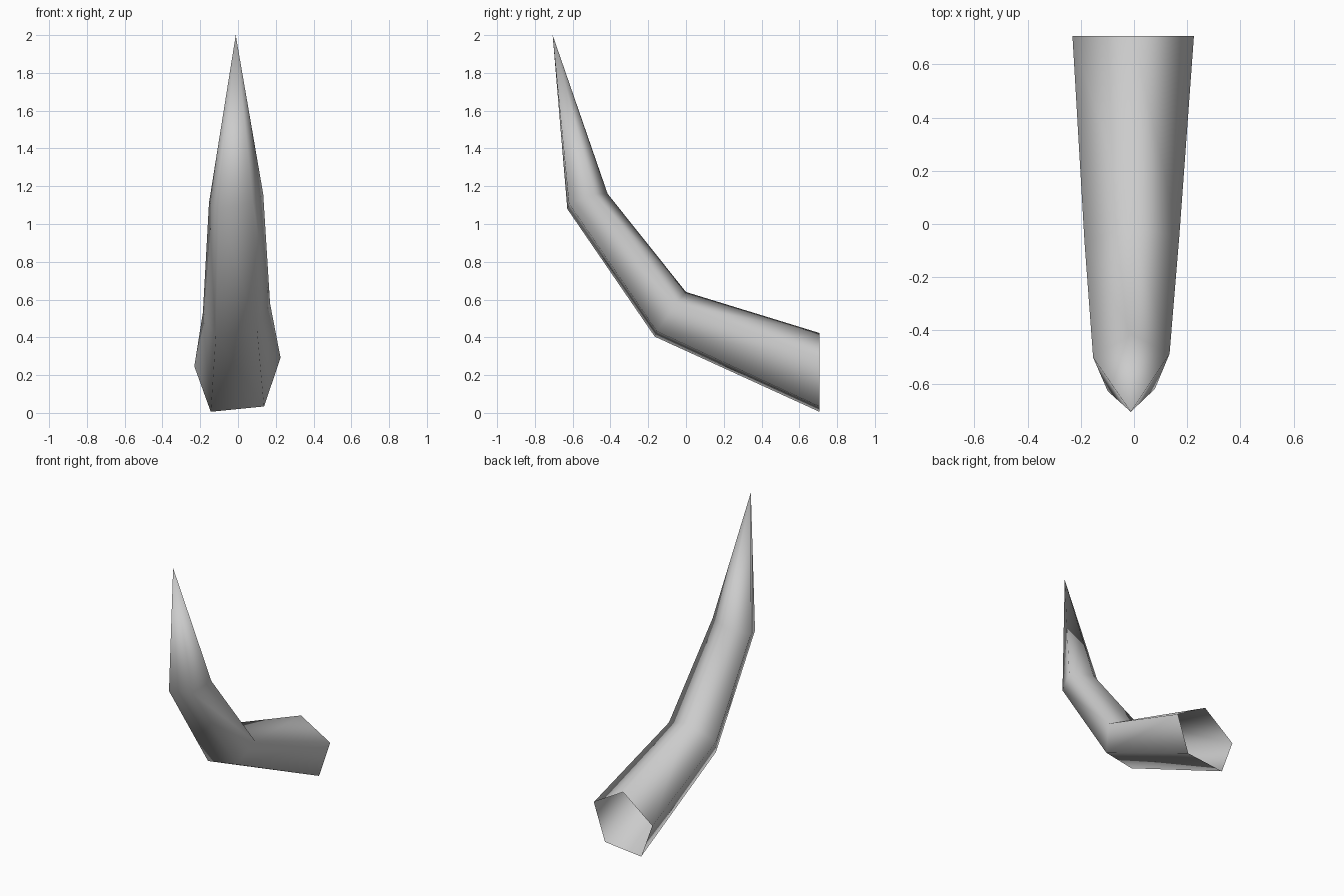
import bpy
import bmesh
from math import cos, sin, pi
from mathutils import Vector

cube = bpy.data.objects.get("Cube")
if cube:
    bpy.data.objects.remove(cube, do_unlink=True)

SIDES = 5

# Grey horn material
grey = bpy.data.materials.new("horn grey")
grey.use_nodes = True
colour = (0.6, 0.6, 0.6, 1)
grey.diffuse_color = colour
grey.node_tree.nodes["Principled BSDF"].inputs["Base Color"].default_value = colour


def add_ring(bm, centre_x, radius, top, bottom, skew):
    """Pentagon spanning top to bottom (y, z), sheared by skew (y, z) across x."""
    top, bottom, skew = Vector(top), Vector(bottom), Vector(skew)
    low = cos(pi / SIDES)
    ring = []
    for i in range(SIDES):
        a = 2 * pi * i / SIDES
        across = radius * sin(a)
        yz = bottom.lerp(top, (cos(a) + low) / (1 + low)) + skew * across
        ring.append(bm.verts.new((centre_x + across, yz.x, yz.y)))
    return ring


# Horn: three tapering rings from the open root to the upper bend
bm = bmesh.new()
rings = [
    add_ring(bm, -0.003, 0.24, (0.706, 0.423), (0.706, 0.02), (0, 0.1)),
    add_ring(bm, -0.008, 0.187, (0, 0.64), (-0.16, 0.418), (0.05, 0.13)),
    add_ring(bm, -0.01, 0.151, (-0.415, 1.16), (-0.624, 1.094), (0.05, 0.16)),
]
tip = bm.verts.new((-0.012, -0.706, 2))

# Side walls, then the point
for lower, upper in zip(rings, rings[1:]):
    for i in range(SIDES):
        j = (i + 1) % SIDES
        bm.faces.new((lower[i], lower[j], upper[j], upper[i]))
for i in range(SIDES):
    bm.faces.new((rings[-1][i], rings[-1][(i + 1) % SIDES], tip))

bmesh.ops.recalc_face_normals(bm, faces=bm.faces)
for face in bm.faces:
    face.smooth = True

mesh = bpy.data.meshes.new("horn")
bm.to_mesh(mesh)
bm.free()
mesh.materials.append(grey)
horn = bpy.data.objects.new("horn", mesh)
bpy.context.collection.objects.link(horn)
